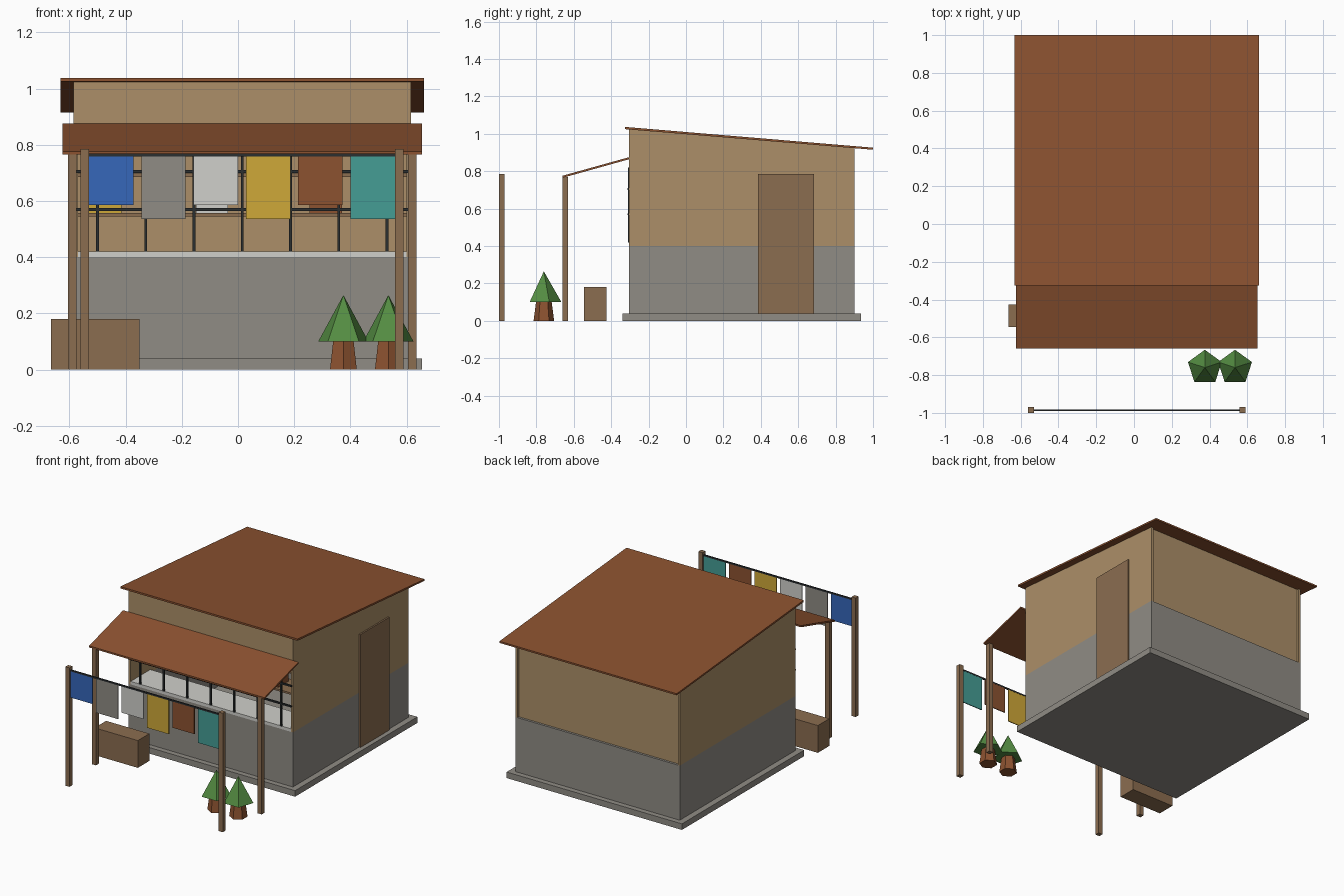
import bpy, bmesh

cube = bpy.data.objects.get("Cube")
if cube:
    bpy.data.objects.remove(cube, do_unlink=True)


def srgb(c):
    c /= 255
    return c / 12.92 if c <= 0.04045 else ((c + 0.055) / 1.055) ** 2.4


def material(name, r, g, b):
    m = bpy.data.materials.new(name)
    m.use_nodes = True
    col = (srgb(r), srgb(g), srgb(b), 1)
    m.diffuse_color = col
    m.node_tree.nodes["Principled BSDF"].inputs["Base Color"].default_value = col
    return m


concrete = material("concrete grey", 144, 140, 133)
plaster = material("tan plaster", 172, 143, 104)
rust = material("rust brown", 140, 82, 48)
wood = material("wood brown", 139, 109, 80)
iron = material("dark iron", 42, 46, 48)
white = material("off white", 208, 208, 203)
blue = material("cloth blue", 54, 103, 186)
yellow = material("cloth yellow", 207, 168, 56)
teal = material("cloth teal", 69, 157, 149)
green = material("leaf green", 84, 140, 66)


def finish(name, bm, mat):
    bmesh.ops.recalc_face_normals(bm, faces=bm.faces)
    me = bpy.data.meshes.new(name)
    bm.to_mesh(me)
    bm.free()
    me.materials.append(mat)
    ob = bpy.data.objects.new(name, me)
    bpy.context.collection.objects.link(ob)
    return ob


def prism(name, mat, x0, x1, profile):
    """Extrude a (y, z) profile along x."""
    bm = bmesh.new()
    face = bm.faces.new([bm.verts.new((x0, y, z)) for y, z in profile])
    ext = bmesh.ops.extrude_face_region(bm, geom=[face])["geom"]
    bmesh.ops.translate(bm, vec=(x1 - x0, 0, 0),
                        verts=[v for v in ext if isinstance(v, bmesh.types.BMVert)])
    return finish(name, bm, mat)


def box(name, mat, x0, x1, y0, y1, z0, z1):
    return prism(name, mat, x0, x1, [(y0, z0), (y1, z0), (y1, z1), (y0, z1)])


def cone(name, mat, sides, r0, r1, x, y, z0, z1):
    bm = bmesh.new()
    bmesh.ops.create_cone(bm, cap_ends=True, segments=sides, radius1=r0,
                          radius2=r1, depth=z1 - z0)
    # put one corner of the polygon towards the back
    lead = max(bm.verts, key=lambda v: v.co.y - v.co.z)
    assert lead is not None
    bmesh.ops.translate(bm, verts=bm.verts, vec=(x, y, (z0 + z1) / 2))
    return finish(name, bm, mat)


# Main dimensions
L, R, F, B = -0.585, 0.615, -0.305, 0.9
T = 0.015
DADO = 0.4


def roof_under(y):
    return 1.025 - (y + 0.325) * 0.083


# Foundation slab and grey lower walls
box("foundation", concrete, L - 0.04, R + 0.04, F - 0.035, B + 0.035, 0, 0.04)
box("lower_front_wall", concrete, L, R, F, F + T, 0.04, DADO)
box("lower_back_wall", concrete, L, R, B - T, B, 0.04, DADO)
for side, x in (("right", L), ("left", R - T)):
    box(side + "_lower_wall", concrete, x, x + T, F + T, B - T, 0.04, DADO)
    prism(side + "_upper_wall", plaster, x, x + T,
          [(F, DADO), (B, DADO), (B, roof_under(B)), (F, roof_under(F))])

# Recessed back wall and front lintel over the serving hatch
back = B - T
prism("upper_back_wall", plaster, L + T, R - T,
      [(back - T, DADO - 0.02), (back, DADO - 0.02),
       (back, roof_under(back)), (back - T, roof_under(back - T))])
prism("front_lintel", plaster, L + T, R - T,
      [(F, 0.82), (F + T, 0.82), (F + T, roof_under(F + T)), (F, roof_under(F))])

# Sloping roof and awning
prism("roof", rust, L - 0.047, R + 0.047,
      [(-0.325, 1.025), (1.0, 0.915), (1.0, 0.926), (-0.325, 1.037)])
prism("awning", rust, L - 0.04, R + 0.04,
      [(-0.66, 0.765), (F, 0.864), (F, 0.875), (-0.66, 0.776)])

# Door on the side wall
box("door", wood, R, R + 0.01, 0.385, 0.685, 0.04, 0.785)

# Counter and goods shelves inside
box("counter", white, L + T, R - T, F, -0.1, DADO, 0.42)
for i, z in enumerate((0.545, 0.685)):
    box(f"shelf_{i}", wood, L + T, R - T, -0.13, 0.03, z, z + 0.012)
for i, (mat, x) in enumerate(((yellow, -0.53), (white, -0.15), (rust, 0.255))):
    box(f"goods_{i}", mat, x, x + 0.115, -0.11, 0, 0.557, 0.64)

# Window grille
for i in range(7):
    x = -0.5 + i * 0.1717
    box(f"grille_bar_{i}", iron, x - 0.005, x + 0.005, F - 0.006, F + 0.004, 0.42, 0.82)
for i, z in enumerate((0.57, 0.705)):
    box(f"grille_rail_{i}", iron, L, R - 0.008, F - 0.008, F + 0.003, z - 0.005, z + 0.005)

# Posts for the awning and the washing line
for side, xa, xb in (("right", -0.59, -0.545), ("left", 0.62, 0.574)):
    box(side + "_awning_post", wood, xa - 0.015, xa + 0.015, -0.66, -0.63, 0, 0.768)
    box(side + "_line_post", wood, xb - 0.015, xb + 0.015, -1.0, -0.97, 0, 0.785)

# Washing line with hanging cloths
box("washing_line", iron, -0.545, 0.574, -0.989, -0.981, 0.758, 0.768)
for i, mat in enumerate((blue, concrete, white, yellow, rust, teal)):
    x = -0.53 + i * 0.186
    box(f"cloth_{i}", mat, x, x + 0.158, -0.988, -0.982, 0.535 if i % 2 else 0.585, 0.764)

# Bench box under the awning
box("bench_box", wood, -0.665, -0.35, -0.545, -0.425, 0, 0.18)

# Potted shrubs
for i, x in enumerate((0.375, 0.535)):
    cone(f"pot_{i}", rust, 6, 0.055, 0.042, x, -0.76, 0, 0.1)
    cone(f"shrub_{i}", green, 5, 0.094, 0, x, -0.76, 0.1, 0.265)
